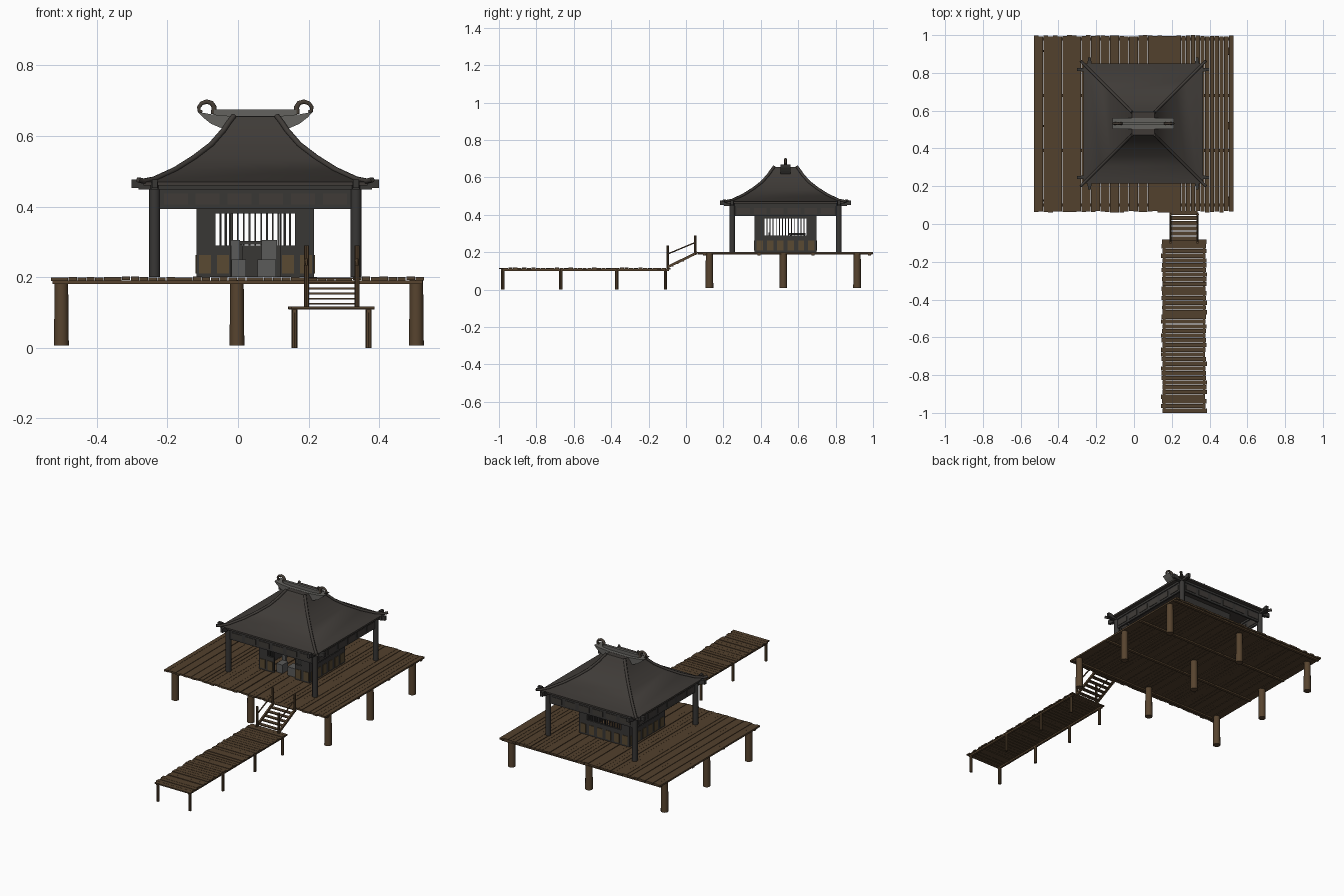
import bpy, bmesh, math, random
from mathutils import Matrix, Vector

if "Cube" in bpy.data.objects:
    bpy.data.objects.remove(bpy.data.objects["Cube"])

random.seed(4)
CX, CY = 0.049, 0.532          # pavilion centre
FLOOR = 0.20


def material(name, col):
    m = bpy.data.materials.new(name)
    m.diffuse_color = (*col, 1)
    m.use_nodes = True
    m.node_tree.nodes["Principled BSDF"].inputs["Base Color"].default_value = m.diffuse_color
    return m


PLANK = material("plank brown", (0.085, 0.052, 0.026))
POST = material("post brown", (0.095, 0.057, 0.028))
ROOF = material("roof charcoal", (0.050, 0.044, 0.039))
FRAME = material("dark timber", (0.040, 0.038, 0.036))
RIDGE = material("ridge grey", (0.125, 0.122, 0.112))
LATTICE = material("lattice tan", (0.100, 0.068, 0.032))
GREY = material("furniture grey", (0.105, 0.105, 0.102))
FINIAL = material("finial brown", (0.060, 0.047, 0.036))


def finish(name, bm, mat, smooth=False):
    bmesh.ops.recalc_face_normals(bm, faces=bm.faces)
    me = bpy.data.meshes.new(name)
    bm.to_mesh(me)
    bm.free()
    me.materials.append(mat)
    ob = bpy.data.objects.new(name, me)
    bpy.context.collection.objects.link(ob)
    if smooth:
        bpy.ops.object.select_all(action='DESELECT')
        ob.select_set(True)
        bpy.context.view_layer.objects.active = ob
        bpy.ops.object.shade_smooth_by_angle(angle=math.radians(35))
    return ob


def boxes(name, ranges, mat, turns=(None,)):
    """Boxes given as (x0, x1, y0, y1, z0, z1), repeated for each transform."""
    bm = bmesh.new()
    for t in turns:
        for x0, x1, y0, y1, z0, z1 in ranges:
            m = Matrix.Translation(((x0 + x1) / 2, (y0 + y1) / 2, (z0 + z1) / 2))
            m = m @ Matrix.Diagonal((x1 - x0, y1 - y0, z1 - z0, 1))
            bmesh.ops.create_cube(bm, size=1, matrix=t @ m if t else m)
    return finish(name, bm, mat)


def cylinders(name, spots, r1, r2, z0, z1, sides, mat):
    bm = bmesh.new()
    for x, y in spots:
        bmesh.ops.create_cone(bm, cap_ends=True, segments=sides, radius1=r1, radius2=r2,
                              depth=z1 - z0, matrix=Matrix.Translation((x, y, (z0 + z1) / 2)))
    return finish(name, bm, mat, True)


def tube(name, paths, radius, mat, taper=1.0):
    """Round rods swept along the given paths, joined in one curve."""
    cu = bpy.data.curves.new(name, 'CURVE')
    cu.dimensions = '3D'
    cu.bevel_depth, cu.bevel_resolution, cu.use_fill_caps = radius, 1, True
    for pts in paths:
        sp = cu.splines.new('POLY')
        sp.points.add(len(pts) - 1)
        for i, p in enumerate(pts):
            sp.points[i].co = (*p, 1)
            sp.points[i].radius = 1 + (taper - 1) * i / (len(pts) - 1)
    cu.materials.append(mat)
    ob = bpy.data.objects.new(name, cu)
    bpy.context.collection.objects.link(ob)


# Platform: uneven planks running front to back, on joists and round posts
n, x0, x1 = 42, -0.53, 0.527
w = (x1 - x0) / n
planks = []
for i in range(n):
    a = x0 + i * w
    dz = random.uniform(-0.0015, 0.0015)
    planks.append((a, a + w - random.uniform(0.0005, 0.0025), 0.06 + random.uniform(0, 0.008),
                   1.0 - random.uniform(0, 0.008), 0.19 + dz, FLOOR + dz))
boxes("platform_planks", planks, PLANK)
boxes("platform_joists", [(-0.525, 0.522, y - 0.008, y + 0.008, 0.181, 0.19)
                          for y in (0.1, 0.39, 0.68, 0.98)], POST)
cylinders("platform_posts", [(x, y) for x in (-0.5, -0.003, 0.505) for y in (0.125, 0.52, 0.915)],
          0.021, 0.019, 0.007, 0.192, 12, POST)

# Jetty: cross planks on edge beams and thin posts
n, y0, y1 = 37, -1.0, -0.08
w = (y1 - y0) / n
planks = []
for i in range(n):
    a = y0 + i * w
    j, dz = random.uniform(-0.005, 0.005), random.uniform(-0.001, 0.001)
    planks.append((0.147 + j, 0.382 + j, a, a + w - random.uniform(0.001, 0.004),
                   0.109 + dz, 0.116 + dz))
boxes("jetty_planks", planks, PLANK)
boxes("jetty_beams", [(x - 0.006, x + 0.006, -0.99, -0.09, 0.1, 0.109) for x in (0.16, 0.37)], POST)
cylinders("jetty_posts", [(x, y) for x in (0.16, 0.37) for y in (-0.98, -0.67, -0.37, -0.11)],
          0.0085, 0.0085, 0, 0.109, 8, POST)

# Stairs: treads, sloping stringers, newel posts and handrails
boxes("stair_treads", [(0.195, 0.335, -0.088 + i * 0.027, -0.066 + i * 0.027,
                        0.122 + i * 0.0145, 0.127 + i * 0.0145) for i in range(6)], PLANK)
bm = bmesh.new()
for x in (0.188, 0.332):
    vs = [bm.verts.new((x, y, z)) for y, z in
          ((-0.1, 0.112), (0.06, 0.19), (0.06, 0.205), (-0.1, 0.127))]
    f = bm.faces.new(vs)
    ext = bmesh.ops.extrude_face_region(bm, geom=[f])
    bmesh.ops.translate(bm, vec=(0.01, 0, 0),
                        verts=[v for v in ext["geom"] if isinstance(v, bmesh.types.BMVert)])
finish("stair_stringers", bm, POST)
for tag, y, z0, z1 in (("lower", -0.098, 0.11, 0.235), ("upper", 0.05, 0.185, 0.29)):
    cylinders(f"stair_{tag}_posts", [(0.194, y), (0.337, y)], 0.007, 0.007, z0, z1, 8, POST)
tube("stair_handrails", [[(x, -0.098, 0.19), (x, 0.05, 0.252)] for x in (0.194, 0.337)], 0.004, POST)

# Four sides of the pavilion; local front faces -y
SIDES = [Matrix.Translation((CX, CY, 0)) @ Matrix.Rotation(math.pi / 2 * k, 4, 'Z') for k in range(4)]
FRONT, OTHERS = SIDES[:1], SIDES[1:]
H = 0.166

# Pillars, frieze panels and crossed eave beams
D = 0.285
cylinders("pillars", [(CX + sx * D, CY + sy * D) for sx in (-1, 1) for sy in (-1, 1)],
          0.0155, 0.0155, FLOOR, 0.462, 12, FRAME)
boxes("frieze", [(-D, D, -D - 0.005, -D + 0.005, 0.393, 0.46)], FRAME, SIDES)
panels = [(u - 0.034, u + 0.034, -D + s * 0.006 - 0.002, -D + s * 0.006 + 0.002, 0.405, 0.437)
          for u in [-0.225 + 0.09 * i for i in range(6)] for s in (-1, 1)]
boxes("frieze_panels", panels, ROOF, SIDES)
boxes("eave_beams", [(-0.33, 0.33, -D - 0.01, -D + 0.01, 0.448, 0.47)], FRAME, SIDES)
boxes("beam_end_scrolls", [(s * 0.337 - 0.013, s * 0.337 + 0.013, -D - 0.008, -D + 0.008, 0.452, 0.476)
                           for s in (-1, 1)], FRAME, SIDES)

# Walls: corner piers, header, wainscot, window bars and lattice panels
boxes("wall_headers", [(-H, H, -H, -H + 0.012, 0.38, 0.462)], FRAME, SIDES)
boxes("wall_piers", [(s * 0.139 - 0.027, s * 0.139 + 0.027, -H, -H + 0.012, FLOOR, 0.38)
                     for s in (-1, 1)], FRAME, SIDES)
boxes("wainscot", [(-0.112, 0.112, -H, -H + 0.012, FLOOR, 0.289)], FRAME, OTHERS)
boxes("window_bars", [(u - 0.0025, u + 0.0025, -H + 0.003, -H + 0.008, 0.289, 0.38)
                      for u in [-0.099 + 0.0165 * i for i in range(13)]], FRAME, OTHERS)
boxes("front_wainscot", [(s * 0.091 - 0.021, s * 0.091 + 0.021, -H, -H + 0.012, FLOOR, 0.289)
                         for s in (-1, 1)], FRAME, FRONT)
boxes("front_window_bars", [(s * u - 0.0025, s * u + 0.0025, -H + 0.003, -H + 0.008, 0.289, 0.38)
                            for s in (-1, 1) for u in (0.072, 0.085, 0.098)], FRAME, FRONT)


def lattice(us):
    return [(u - 0.017, u + 0.017, -H - 0.003, -H, 0.21, 0.263) for u in us]


boxes("lattice_panels", lattice([-0.1375 + 0.055 * i for i in range(6)]), LATTICE, OTHERS)
boxes("front_lattice_panels", lattice((-0.143, -0.092, 0.092, 0.143)), LATTICE, FRONT)

# Grey seats inside the doorway and a low table
boxes("seats", [(-0.018, 0.022, 0.385, 0.44, FLOOR, 0.25), (-0.02, 0.005, 0.44, 0.452, FLOOR, 0.305),
                (0.055, 0.108, 0.385, 0.44, FLOOR, 0.25), (0.066, 0.11, 0.44, 0.452, FLOOR, 0.305)], GREY)
boxes("table_top", [(0.0, 0.1, 0.55, 0.64, 0.293, 0.303)], FRAME)
boxes("table_legs", [(x, x + 0.008, y, y + 0.008, FLOOR, 0.293)
                     for x in (0.005, 0.087) for y in (0.555, 0.627)], FRAME)

# Roof: square rings following a concave slope
SLOPE = [(0.317, 0.470), (0.285, 0.476), (0.226, 0.503), (0.172, 0.537), (0.125, 0.573),
         (0.090, 0.613), (0.074, 0.637), (0.060, 0.655)]
bm = bmesh.new()
rings = [[bm.verts.new((CX + sx * r, CY + sy * r, z)) for sx, sy in ((-1, -1), (1, -1), (1, 1), (-1, 1))]
         for r, z in [(0.317, 0.460)] + SLOPE]
for a, b in zip(rings, rings[1:]):
    for i in range(4):
        bm.faces.new((a[i], a[(i + 1) % 4], b[(i + 1) % 4], b[i]))
bm.faces.new(rings[0])
bm.faces.new(rings[-1])
finish("roof", bm, ROOF, True)
tube("roof_hips", [[(CX + sx * r, CY + sy * r, z + 0.002) for r, z in [(0.332, 0.474)] + SLOPE]
                   for sx in (-1, 1) for sy in (-1, 1)], 0.008, ROOF)

# Boat-shaped ridge with a thin crest
half = [(0.0, 0.62), (0.06, 0.615), (0.092, 0.620), (0.125, 0.634), (0.148, 0.652), (0.163, 0.668),
        (0.125, 0.661), (0.07, 0.656), (0.0, 0.656)]
outline = half + [(-x, z) for x, z in half[-2:0:-1]]
bm = bmesh.new()
f = bm.faces.new([bm.verts.new((CX + x, CY - 0.028, z)) for x, z in outline])
ext = bmesh.ops.extrude_face_region(bm, geom=[f])
bmesh.ops.translate(bm, vec=(0, 0.056, 0),
                    verts=[v for v in ext["geom"] if isinstance(v, bmesh.types.BMVert)])
finish("roof_ridge", bm, RIDGE)
boxes("ridge_crest", [(CX - 0.118, CX + 0.118, CY - 0.008, CY + 0.008, 0.654, 0.675)], RIDGE)

# Curled finials at both ridge ends
curl = [(0.118, 0.662), (0.117, 0.682), (0.124, 0.693), (0.138, 0.697), (0.152, 0.692),
        (0.160, 0.681), (0.159, 0.670), (0.150, 0.668)]
tube("ridge_finials", [[(CX + s * x, CY, z) for x, z in curl] for s in (-1, 1)], 0.009, FINIAL, 0.55)
